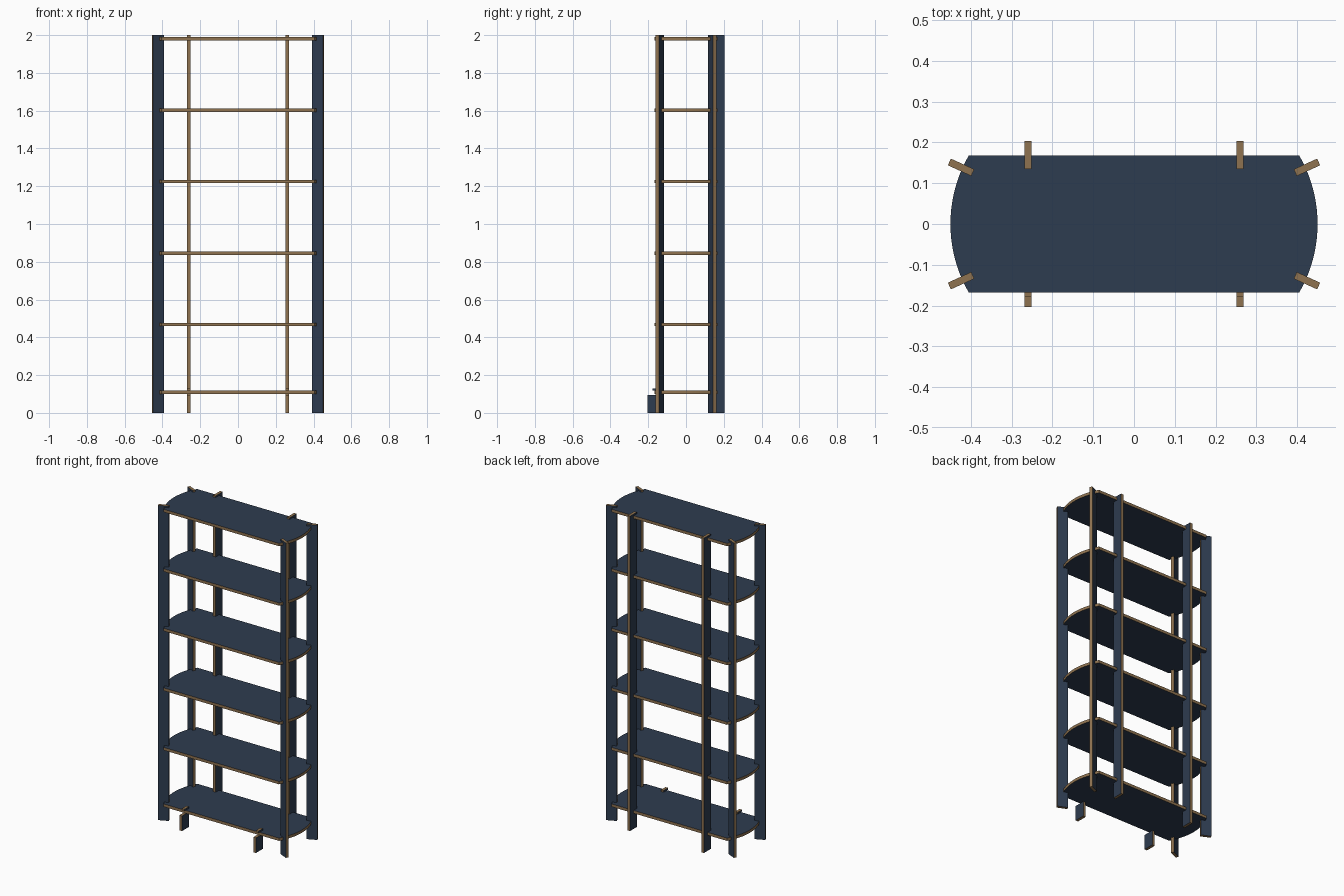
import bpy, bmesh, math
from mathutils import Matrix

if "Cube" in bpy.data.objects:
    bpy.data.objects.remove(bpy.data.objects["Cube"])


def material(name, rgb):
    m = bpy.data.materials.new(name)
    m.diffuse_color = (*rgb, 1)
    m.use_nodes = True
    m.node_tree.nodes["Principled BSDF"].inputs["Base Color"].default_value = m.diffuse_color
    return m


NAVY = material("navy laminate", (0.027, 0.045, 0.080))
WOOD = material("plywood edge", (0.275, 0.170, 0.080))


def finish(name, bm, face_axis):
    """Navy on faces along face_axis, plywood colour on every cut edge."""
    bm.normal_update()
    for f in bm.faces:
        f.material_index = 0 if abs(f.normal[face_axis]) > 0.9 else 1
    mesh = bpy.data.meshes.new(name)
    bm.to_mesh(mesh)
    bm.free()
    mesh.materials.append(NAVY)
    mesh.materials.append(WOOD)
    ob = bpy.data.objects.new(name, mesh)
    bpy.context.collection.objects.link(ob)
    return ob


def board(name, x, y0, y1, z0, z1, t=0.018):
    """Upright board lying in the yz plane, thickness along x."""
    bm = bmesh.new()
    bmesh.ops.create_cube(bm, size=1, matrix=Matrix.Translation(
        (x, (y0 + y1) / 2, (z0 + z1) / 2)) @ Matrix.Diagonal((t, y1 - y0, z1 - z0, 1)))
    return finish(name, bm, 0)


# shelves: straight front and back, bowed ends
HALF_D, CORNER_X, END_X, T = 0.168, 0.405, 0.45, 0.018
SAG = END_X - CORNER_X
R = (HALF_D ** 2 + SAG ** 2) / (2 * SAG)
A = math.asin(HALF_D / R)
N = 20
arc = [(END_X - R + R * math.cos(a), R * math.sin(a))
       for a in (-A + 2 * A * i / N for i in range(N + 1))]
outline = arc + [(-x, -y) for x, y in arc]

for i, z in enumerate((0.1085, 0.468, 0.846, 1.225, 1.603, 1.981)):
    bm = bmesh.new()
    base = bm.faces.new([bm.verts.new((x, y, z - T / 2)) for x, y in outline])
    top = bmesh.ops.extrude_face_region(bm, geom=[base])
    bmesh.ops.translate(bm, vec=(0, 0, T),
                        verts=[v for v in top["geom"] if isinstance(v, bmesh.types.BMVert)])
    bmesh.ops.recalc_face_normals(bm, faces=bm.faces)
    finish(f"shelf_{i + 1}", bm, 2)

# corner posts, set square to the bowed shelf ends
for sx in (-1, 1):
    for sy in (-1, 1):
        bm = bmesh.new()
        bmesh.ops.create_cube(bm, size=1, matrix=Matrix.Diagonal((0.063, 0.018, 2, 1)))
        ob = finish("corner_post", bm, 1)
        ob.location = (sx * 0.424, sy * 0.139, 1)
        ob.rotation_euler.z = sx * sy * math.radians(24.5)

for x in (-0.26, 0.26):
    # full height back posts
    board("back_post", x, 0.135, 0.204, 0, 2)
    # short front feet with a tab gripping the bottom shelf
    board("front_foot", x, -0.204, -0.135, 0, 0.096)
    board("front_foot_tab", x, -0.178, -0.135, 0.1175, 0.129)
